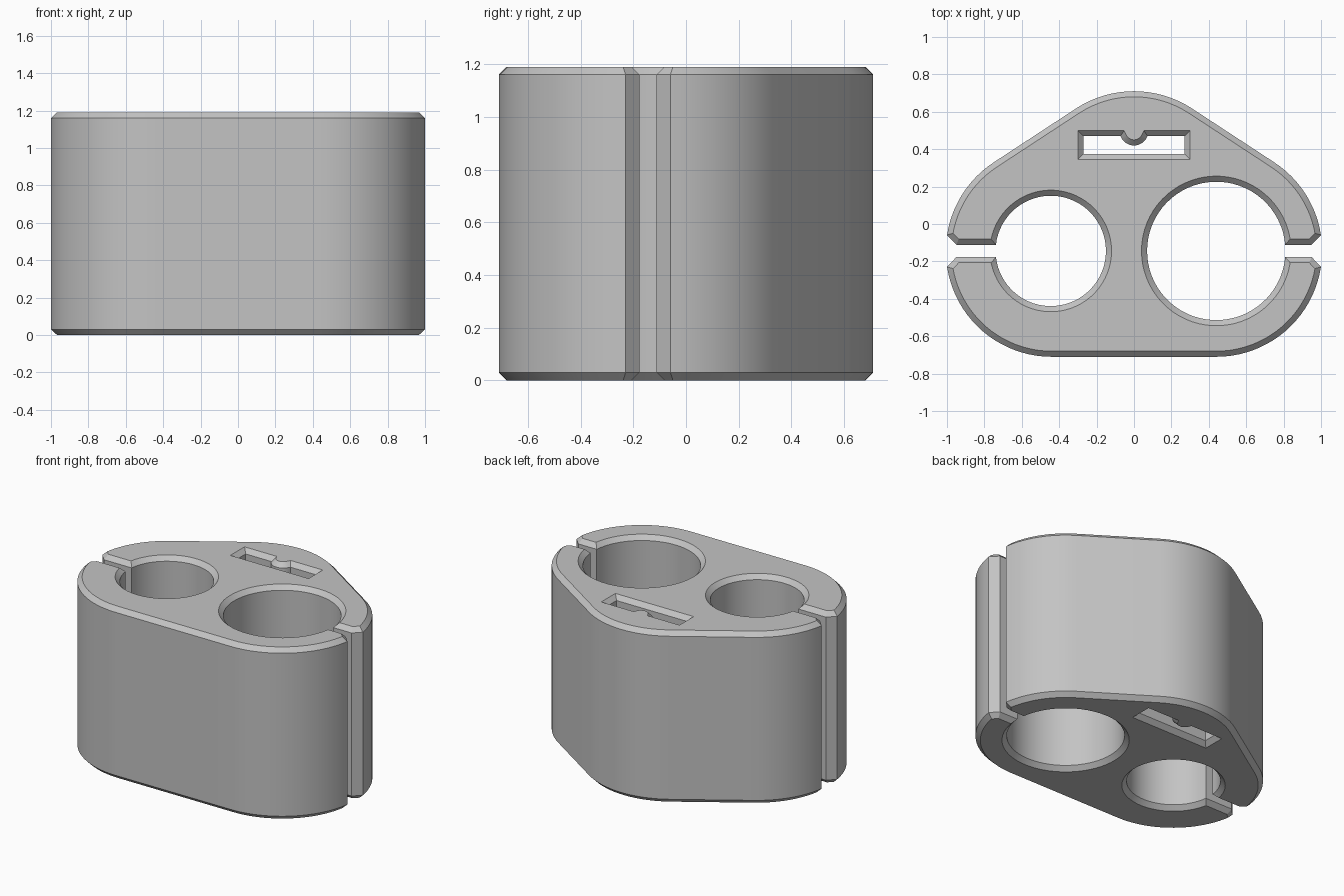
import bpy
import bmesh
from math import pi, sin, cos, asin, sqrt, atan2
from mathutils import Vector

cube = bpy.data.objects.get("Cube")
if cube:
    bpy.data.objects.remove(cube, do_unlink=True)

HEIGHT, BEVEL = 1.19, 0.03
MID_Y = -0.144          # line through both bores and side slots
BACK_Y = 0.144          # centre of the rear corner
CORNER_X, CORNER_R = 0.44, 0.566
GAP, LIP, LIP_X = 0.033, 0.085, 0.95


def arc(cx, cy, r, start, end, steps):
    return [Vector((cx + r * cos(a), cy + r * sin(a)))
            for a in (start + (end - start) * i / steps for i in range(steps + 1))]


def offset(points, distance):
    """Shift a closed loop towards its left side, with mitred corners."""
    result = []
    for i, p in enumerate(points):
        a = (p - points[i - 1]).normalized()
        b = (points[(i + 1) % len(points)] - p).normalized()
        n1, n2 = Vector((-a.y, a.x)), Vector((-b.y, b.x))
        result.append(p + (n1 + n2) * distance / (1 + n1.dot(n2)))
    return result


def body_outline():
    """Rounded triangle whose side slots open into the two bores."""
    tangent = atan2(CORNER_X, BACK_Y - MID_Y)
    lip = asin(LIP / CORNER_R)
    left_r, right_r = 0.295, 0.37
    left_a, right_a = asin(GAP / left_r), asin(GAP / right_r)
    pts = arc(CORNER_X, MID_Y, CORNER_R, lip, tangent, 12)
    pts += arc(0, BACK_Y, CORNER_R, tangent, pi - tangent, 16)
    pts += arc(-CORNER_X, MID_Y, CORNER_R, pi - tangent, pi - lip, 12)
    pts.append(Vector((-LIP_X, MID_Y + GAP)))
    pts += arc(-0.445, MID_Y, left_r, pi - left_a, left_a - pi, 64)
    pts.append(Vector((-LIP_X, MID_Y - GAP)))
    pts += arc(-CORNER_X, MID_Y, CORNER_R, pi + lip, 1.5 * pi, 20)
    pts += arc(CORNER_X, MID_Y, CORNER_R, 1.5 * pi, 2 * pi - lip, 20)
    pts.append(Vector((LIP_X, MID_Y - GAP)))
    pts += arc(CORNER_X, MID_Y, right_r, -right_a, right_a - 2 * pi, 64)
    pts.append(Vector((LIP_X, MID_Y + GAP)))
    return pts


def strap_outline():
    """Rectangular through slot with a round rib on its rear wall."""
    half, front, back, rib = 0.27, 0.375, 0.47, 0.077
    dip = asin(BEVEL * 0.9 / rib)
    pts = [Vector((-half, front)), Vector((-half, back))]
    pts += arc(0, back + BEVEL * 0.9, rib, pi + dip, 2 * pi - dip, 16)
    pts += [Vector((half, back)), Vector((half, front))]
    return pts


# Walls with bevelled rims, then flat caps around the slot
bm = bmesh.new()
caps = ([], [])
levels = ((0, BEVEL), (BEVEL, 0), (HEIGHT - BEVEL, 0), (HEIGHT, BEVEL))
for outline in (body_outline(), strap_outline()):
    rings = [[bm.verts.new((p.x, p.y, z)) for p in offset(outline, d)]
             for z, d in levels]
    count = len(outline)
    for low, high in zip(rings, rings[1:]):
        for i in range(count):
            j = (i + 1) % count
            bm.faces.new((low[i], low[j], high[j], high[i]))
    for cap, ring in zip(caps, (rings[0], rings[-1])):
        cap += [bm.edges.get((ring[i - 1], ring[i])) for i in range(count)]
for cap in caps:
    bmesh.ops.triangle_fill(bm, edges=cap, use_beauty=True)
bmesh.ops.remove_doubles(bm, verts=bm.verts[:], dist=0.0001)
bmesh.ops.recalc_face_normals(bm, faces=bm.faces[:])

mesh = bpy.data.meshes.new("holder_body")
bm.to_mesh(mesh)
bm.free()
holder = bpy.data.objects.new("holder_body", mesh)
bpy.context.collection.objects.link(holder)

# Plain grey plastic
grey = bpy.data.materials.new("grey_plastic")
grey.use_nodes = True
colour = (0.55, 0.55, 0.55, 1)
grey.diffuse_color = colour
grey.node_tree.nodes["Principled BSDF"].inputs["Base Color"].default_value = colour
mesh.materials.append(grey)

# Smooth curved walls, crisp bevels
bpy.ops.object.select_all(action="DESELECT")
holder.select_set(True)
bpy.context.view_layer.objects.active = holder
bpy.ops.object.shade_smooth_by_angle(angle=pi / 7)
